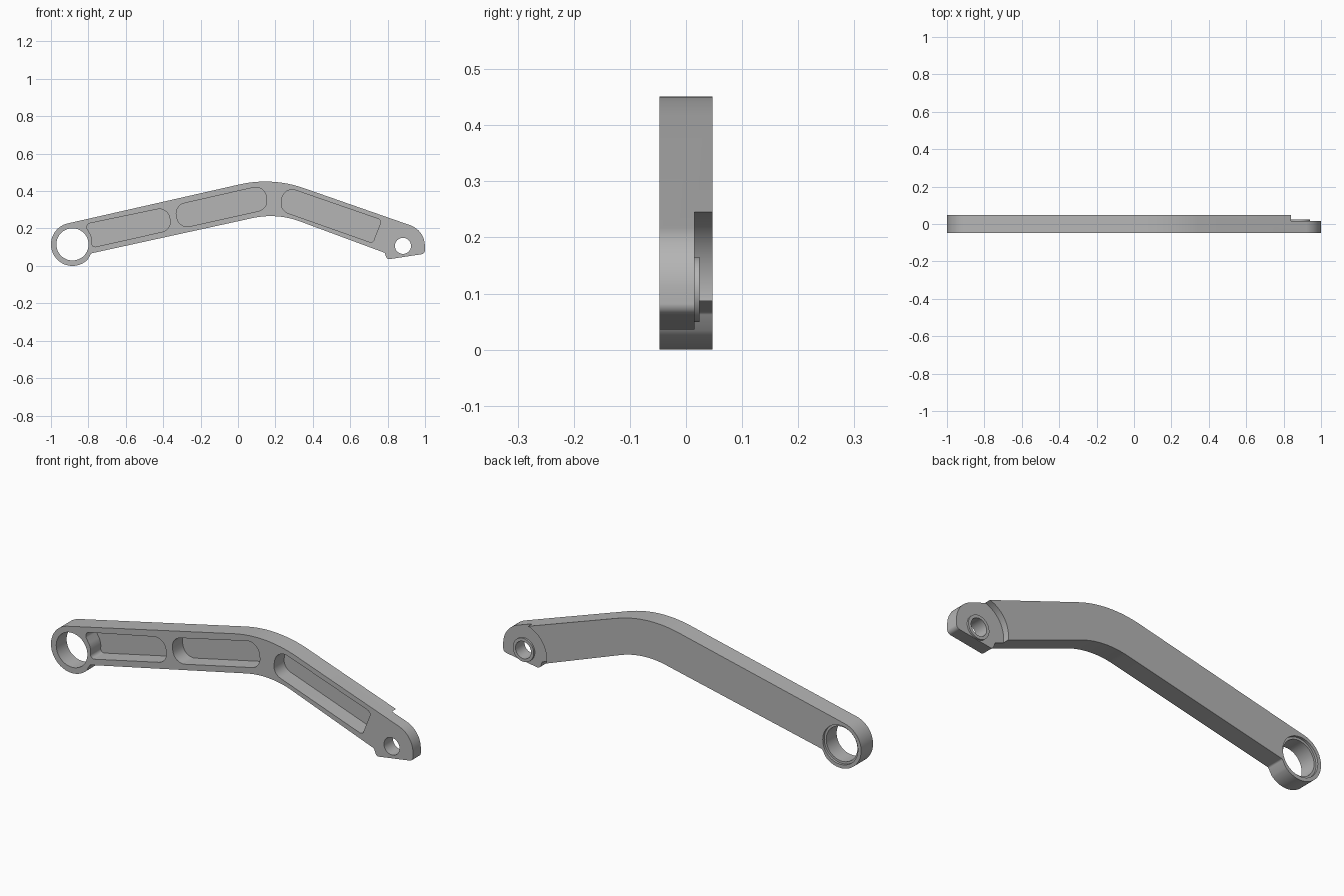
import bpy, bmesh, math
from mathutils import Vector

cube = bpy.data.objects.get("Cube")
if cube:
    bpy.data.objects.remove(cube, do_unlink=True)

metal = bpy.data.materials.new("satin_grey")
metal.use_nodes = True
metal.diffuse_color = (0.46, 0.46, 0.46, 1)
metal.node_tree.nodes["Principled BSDF"].inputs["Base Color"].default_value = (0.46, 0.46, 0.46, 1)

FRONT, BACK = -0.047, 0.047
PIVOT = (-0.885, 0.115)   # large eye centre
PIN = (0.882, 0.107)      # small pin hole centre


def arc(centre, radius, start, end, steps):
    """Points along an arc, angles in degrees."""
    out = []
    for i in range(steps + 1):
        a = math.radians(start + (end - start) * i / steps)
        out.append((centre[0] + radius * math.cos(a), centre[1] + radius * math.sin(a), 0))
    return out


def fillet(corners, steps=10):
    """Round each (x, z, radius) corner of a closed outline."""
    out = []
    for i, (x, z, r) in enumerate(corners):
        p = Vector((x, z))
        if r == 0:
            out.append(p)
            continue
        u = (Vector(corners[i - 1][:2]) - p).normalized()
        v = (Vector(corners[(i + 1) % len(corners)][:2]) - p).normalized()
        half = u.angle(v) / 2
        centre = p + (u + v).normalized() * (r / math.sin(half))
        t = r / math.tan(half)
        a, b = p + u * t - centre, p + v * t - centre
        sweep = a.angle_signed(b)
        for k in range(steps + 1):
            ang = -sweep * k / steps
            c, s = math.cos(ang), math.sin(ang)
            out.append(centre + Vector((a.x * c - a.y * s, a.x * s + a.y * c)))
    return out


def prism(name, outline, y0, y1):
    """Extrude an x-z outline from y0 to y1."""
    bm = bmesh.new()
    face = bm.faces.new([bm.verts.new((p[0], y0, p[1])) for p in outline])
    ext = bmesh.ops.extrude_face_region(bm, geom=[face])
    verts = [g for g in ext["geom"] if isinstance(g, bmesh.types.BMVert)]
    bmesh.ops.translate(bm, verts=verts, vec=(0, y1 - y0, 0))
    bmesh.ops.recalc_face_normals(bm, faces=bm.faces)
    mesh = bpy.data.meshes.new(name)
    bm.to_mesh(mesh)
    bm.free()
    mesh.materials.append(metal)
    obj = bpy.data.objects.new(name, mesh)
    bpy.context.collection.objects.link(obj)
    return obj


def disc(name, centre, radius, y0, y1):
    return prism(name, arc(centre, radius, 0, 360, 64)[:-1], y0, y1)


def combine(target, tool, operation):
    """Apply a boolean and discard the tool."""
    tool.hide_render = True
    mod = target.modifiers.new(operation.lower(), 'BOOLEAN')
    mod.operation, mod.solver, mod.object = operation, 'EXACT', tool
    bpy.ops.object.select_all(action='DESELECT')
    bpy.context.view_layer.objects.active = target
    target.select_set(True)
    bpy.ops.object.modifier_apply(modifier=mod.name)
    bpy.data.objects.remove(tool, do_unlink=True)


# Bent arm with a round eye at one end and a squared lug at the other
outline = arc(PIVOT, 0.115, 315, 103, 44)[::1]
outline += [(0.182, 0.475, 0.62)]
outline += arc(PIN, 0.117, 70, 0, 16)
outline += [(0.999, 0.065, 0.02), (0.797, 0.034, 0.018), (0.784, 0.07, 0),
            (0.207, 0.284, 0.45), (-0.785, 0.067, 0.012)]
arm = prism("lever_arm", fillet(outline, 16), FRONT, BACK)

# Lightening pockets, open to the front
pockets = [
    [(-0.82, 0.222, 0.022), (-0.378, 0.314, 0.055), (-0.352, 0.194, 0.055),
     (-0.785, 0.097, 0.018), (-0.778, 0.15, 0.08)],
    [(-0.34, 0.323, 0.056), (0.14, 0.432, 0.056), (0.162, 0.305, 0.056), (-0.315, 0.199, 0.056)],
    [(0.245, 0.426, 0.055), (0.768, 0.245, 0.02), (0.72, 0.122, 0.018), (0.225, 0.297, 0.055)],
]
for corners in pockets:
    combine(arm, prism("pocket_cutter", fillet(corners), FRONT - 0.02, 0.033), 'DIFFERENCE')

# Rear clearance around the pin, with a raised boss
combine(arm, disc("clearance_cutter", PIN, 0.145, 0.015, 0.08), 'DIFFERENCE')
combine(arm, disc("pin_boss", PIN, 0.058, 0.0, 0.024), 'UNION')
combine(arm, disc("pin_hole_cutter", PIN, 0.043, -0.1, 0.1), 'DIFFERENCE')

# Main bore with a shallow rear counterbore
combine(arm, disc("bore_cutter", PIVOT, 0.086, -0.1, 0.1), 'DIFFERENCE')
combine(arm, disc("counterbore_cutter", PIVOT, 0.097, BACK - 0.012, 0.1), 'DIFFERENCE')

bpy.ops.object.shade_smooth_by_angle(angle=math.radians(30))
